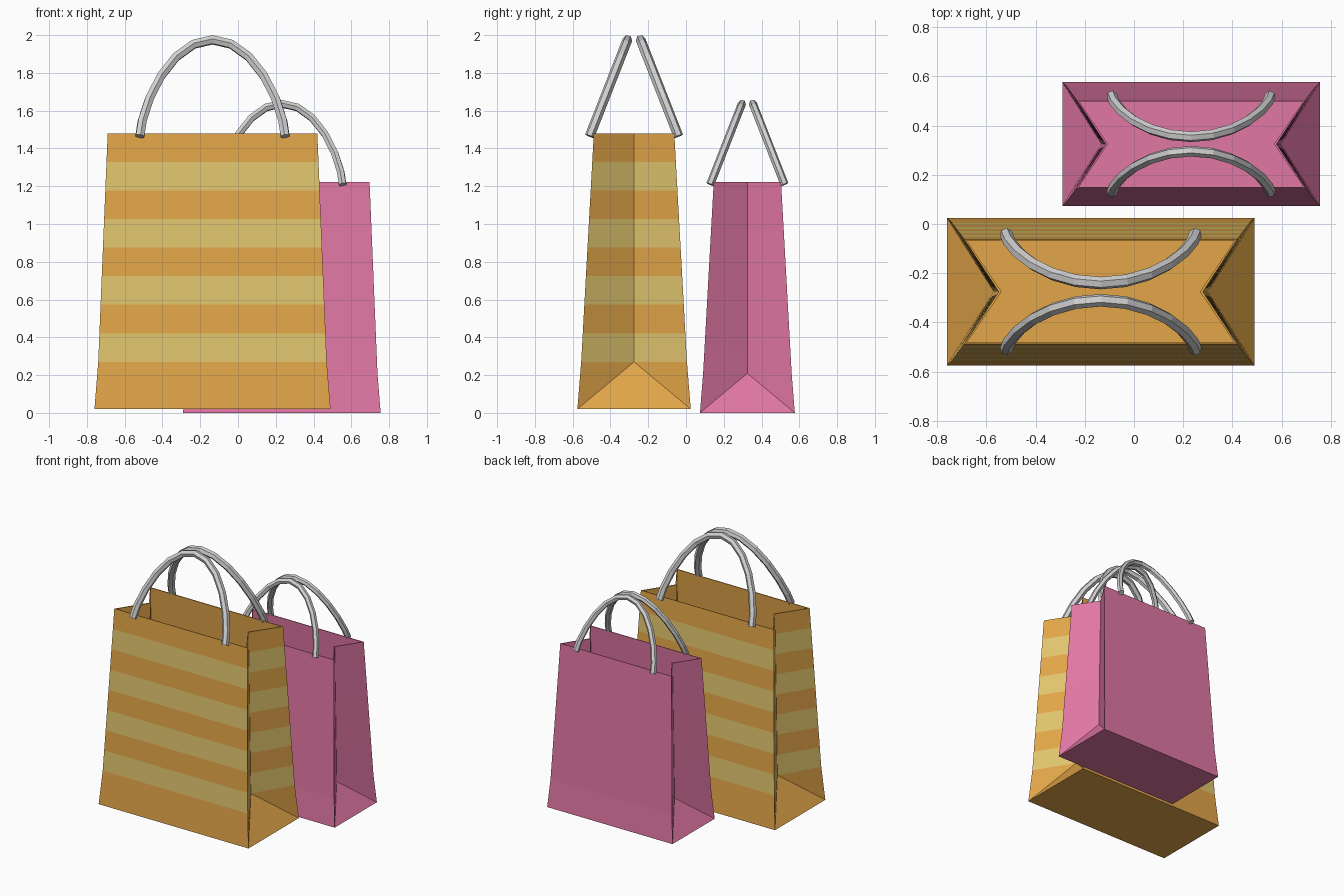
import bpy
import math

cube = bpy.data.objects.get("Cube")
if cube:
    bpy.data.objects.remove(cube, do_unlink=True)


def material(name, color):
    mat = bpy.data.materials.new(name)
    mat.use_nodes = True
    mat.diffuse_color = (*color, 1)
    bsdf = mat.node_tree.nodes["Principled BSDF"]
    bsdf.inputs["Base Color"].default_value = (*color, 1)
    return mat


orange = material("orange paper", (0.76, 0.38, 0.065))
yellow = material("pale yellow stripe", (0.75, 0.56, 0.155))
pink = material("pink paper", (0.75, 0.185, 0.37))
grey = material("grey cord", (0.64, 0.64, 0.64))

BEND, TOP, BANDS = 0.25, 1.46, 8


def add_object(name, data, location, scale):
    obj = bpy.data.objects.new(name, data)
    bpy.context.collection.objects.link(obj)
    obj.location = location
    obj.scale = (scale,) * 3
    return obj


def bag_body(name, location, scale, mats):
    """Tapered paper bag with folded-in sides, open at the top."""
    w, d = 0.625, 0.30
    verts = [(-w, -d, 0), (w, -d, 0), (w, d, 0), (-w, d, 0)]
    for k in range(BANDS + 1):
        t = k / BANDS
        w, d = 0.605 - 0.05 * t, 0.28 - 0.067 * t
        m = 0.435 - 0.02 * t
        z = BEND + (TOP - BEND) * t
        verts += [(x, y, z) for x, y in
                  ((-w, -d), (w, -d), (m, 0), (w, d), (-w, d), (-m, 0))]

    # Floor, lower panels and the triangular folds at both sides
    faces = [(3, 2, 1, 0), (0, 1, 5, 4), (2, 3, 8, 7),
             (1, 2, 6), (1, 6, 5), (2, 7, 6),
             (3, 0, 9), (3, 9, 8), (0, 4, 9)]
    lower = len(faces)
    # Bands up to the rim
    for k in range(BANDS):
        a = 4 + 6 * k
        for i in range(6):
            j = (i + 1) % 6
            faces.append((a + i, a + j, a + j + 6, a + i + 6))

    mesh = bpy.data.meshes.new(name)
    mesh.from_pydata(verts, [], faces)
    for mat in mats:
        mesh.materials.append(mat)
    # Every other band takes the first material, all else the last
    for p in mesh.polygons:
        striped = p.index >= lower and ((p.index - lower) // 6) % 2 == 0
        p.material_index = 0 if striped else len(mats) - 1

    obj = add_object(name, mesh, location, scale)
    shell = obj.modifiers.new("paper thickness", 'SOLIDIFY')
    shell.thickness = 0.012
    shell.offset = -1
    shell.material_offset = len(mats) - 1
    shell.material_offset_rim = len(mats) - 1


def handle(name, side, location, scale):
    """Arched cord leaning in towards the middle of the bag."""
    curve = bpy.data.curves.new(name, 'CURVE')
    curve.dimensions = '3D'
    curve.bevel_depth = 0.026
    curve.bevel_resolution = 1
    curve.use_fill_caps = True
    count = 12
    spline = curve.splines.new('POLY')
    spline.points.add(count)
    spline.use_smooth = False
    for i, point in enumerate(spline.points):
        a = math.pi * (i / count - 0.5)
        h = max(math.cos(a), 0) ** 1.35
        point.co = (0.385 * math.sin(a), side * (0.235 - 0.2 * h),
                    1.445 + 0.51 * h, 1)
    curve.materials.append(grey)
    add_object(name, curve, location, scale)


# Large striped bag in front, smaller plain bag behind
for label, location, scale, mats in (
        ("striped_bag", (-0.135, -0.275, 0.02), 1.0, [yellow, orange]),
        ("pink_bag", (0.232, 0.325, 0), 0.837, [pink])):
    bag_body(label + "_body", location, scale, mats)
    handle(label + "_front_handle", -1, location, scale)
    handle(label + "_back_handle", 1, location, scale)
